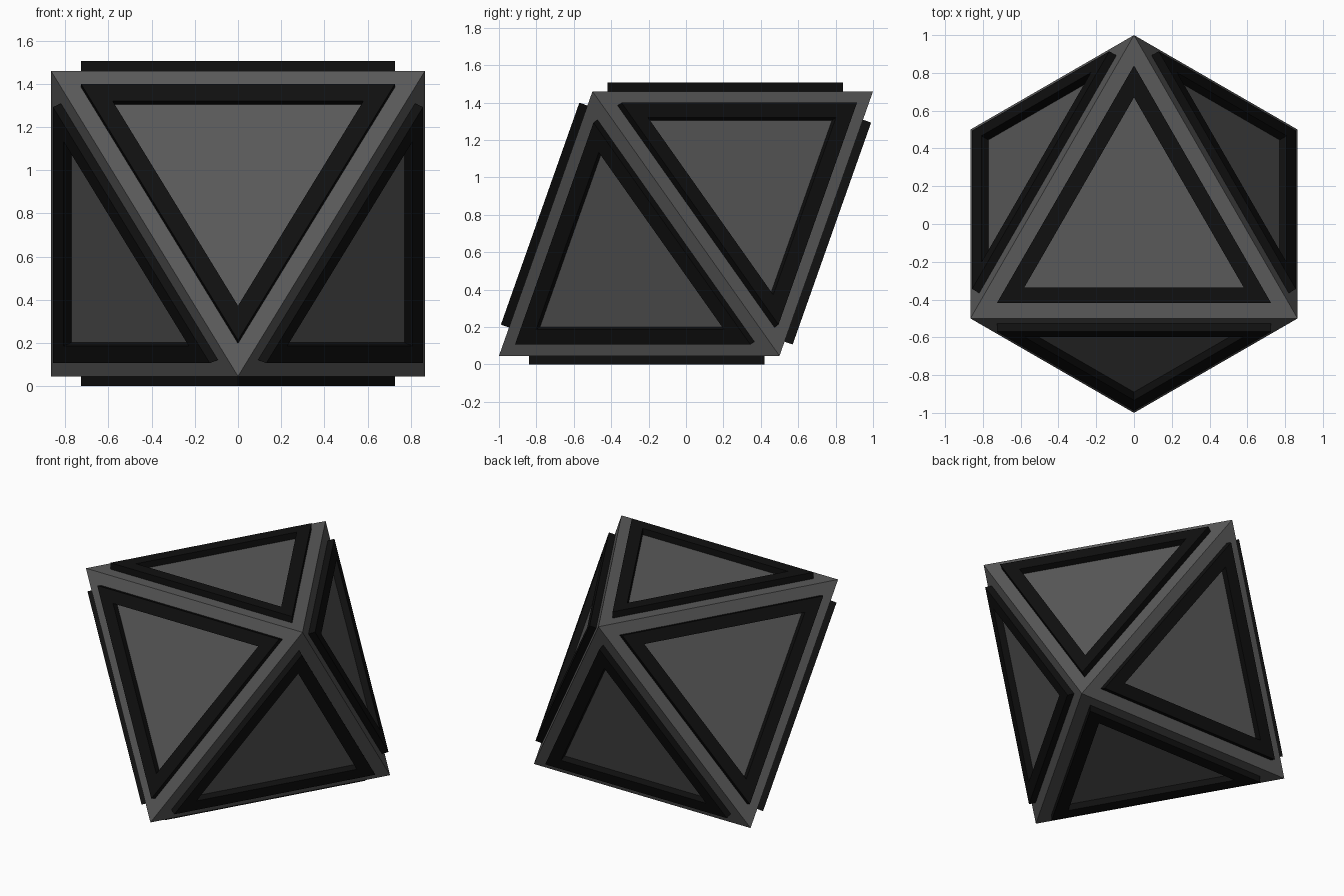
import bpy, bmesh
from math import sin, cos, pi, sqrt
from mathutils import Vector

if "Cube" in bpy.data.objects:
    bpy.data.objects.remove(bpy.data.objects["Cube"])

RAISE = 0.046            # frame height above each face
SINK = 0.004             # frame root inside the body
OUTER, INNER = 0.839, 0.67
HEIGHT = sqrt(2)         # distance between opposite faces


def material(name, value):
    m = bpy.data.materials.new(name)
    m.diffuse_color = (value, value, value, 1)
    m.use_nodes = True
    m.node_tree.nodes["Principled BSDF"].inputs["Base Color"].default_value = m.diffuse_color
    return m


def make_object(name, bm, mat):
    bmesh.ops.recalc_face_normals(bm, faces=bm.faces)
    me = bpy.data.meshes.new(name)
    bm.to_mesh(me)
    bm.free()
    me.materials.append(mat)
    ob = bpy.data.objects.new(name, me)
    bpy.context.collection.objects.link(ob)
    return ob


grey = material("dark_grey", 0.1)
black = material("black", 0.005)

# Octahedron body resting on a face: two opposed triangles
bm = bmesh.new()
for z, start in ((RAISE, -pi / 2), (RAISE + HEIGHT, pi / 2)):
    for i in range(3):
        a = start + i * 2 * pi / 3
        bm.verts.new((cos(a), sin(a), z))
bmesh.ops.convex_hull(bm, input=bm.verts)
bmesh.ops.recalc_face_normals(bm, faces=bm.faces)
bm.normal_update()
faces = [([v.co.copy() for v in f.verts], f.normal.copy()) for f in bm.faces]
make_object("octahedron_body", bm, grey)


# Raised triangular frame on every face
def triangle_frame(name, corners, normal):
    centre = sum(corners, Vector()) / 3
    bm = bmesh.new()
    loops = []
    for scale, h in ((OUTER, -SINK), (OUTER, RAISE), (INNER, RAISE), (INNER, -SINK)):
        loops.append([bm.verts.new(centre + (c - centre) * scale + normal * h)
                      for c in corners])
    for k in range(4):
        a, b = loops[k], loops[(k + 1) % 4]
        for i in range(3):
            j = (i + 1) % 3
            bm.faces.new((a[i], a[j], b[j], b[i]))
    make_object(name, bm, black)


for n, (corners, normal) in enumerate(faces, 1):
    triangle_frame(f"triangle_frame_{n}", corners, normal)
